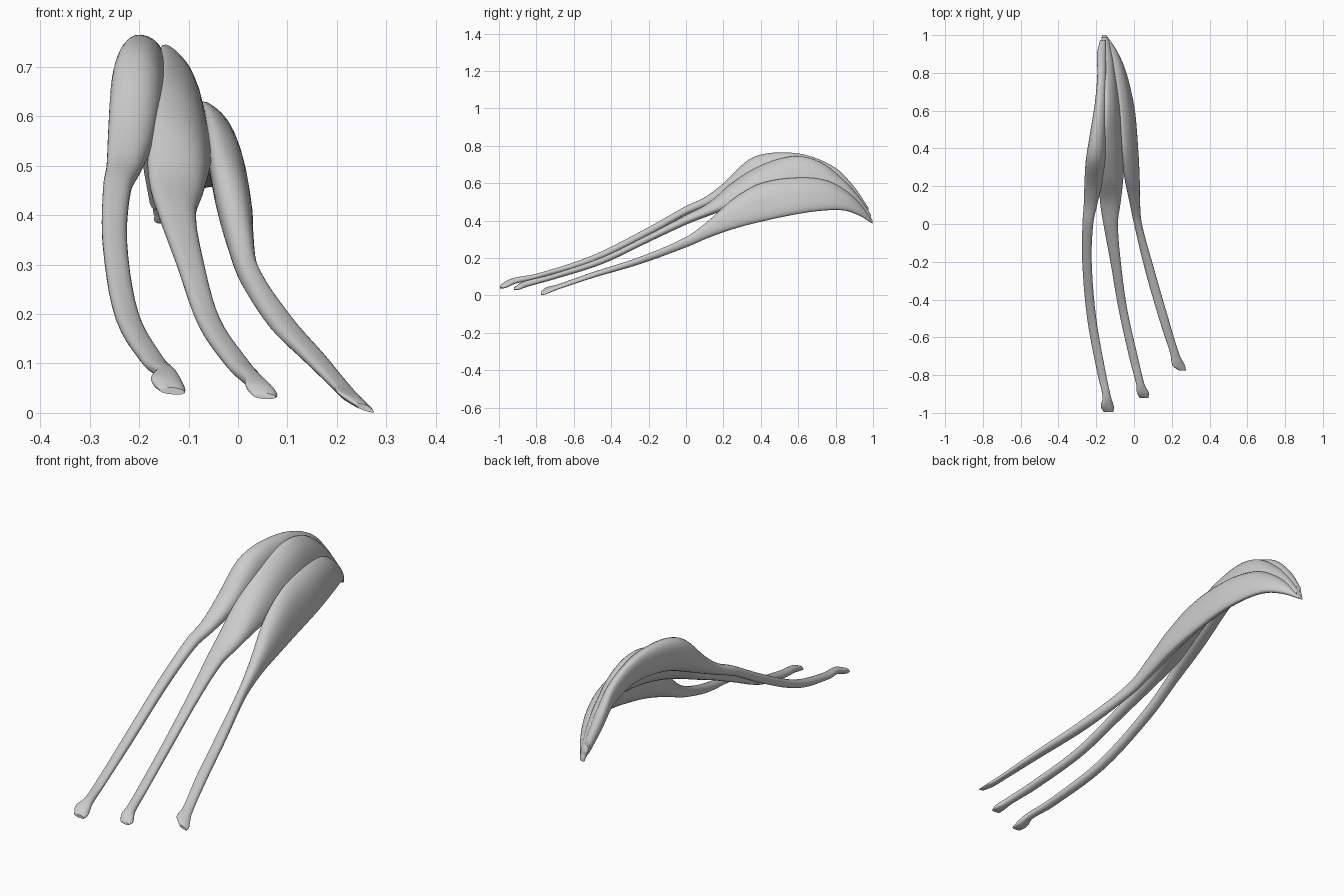
import bpy, bmesh
from math import sin, cos, pi, radians, copysign

SIDES = 28
STEPS = 5

# Each section: y, x left, x right, z bottom, z top, lean of the oval in degrees
LEFT = [
    (-0.995, -0.160, -0.108, 0.037, 0.052, -25),
    (-0.965, -0.176, -0.107, 0.040, 0.076, -30),
    (-0.915, -0.166, -0.122, 0.062, 0.095, -15),
    (-0.80, -0.192, -0.147, 0.088, 0.116, 0),
    (-0.50, -0.248, -0.200, 0.176, 0.214, 0),
    (-0.20, -0.274, -0.224, 0.320, 0.365, 0),
    (0.00, -0.273, -0.216, 0.430, 0.478, 0),
    (0.10, -0.266, -0.195, 0.470, 0.525, 0),
    (0.20, -0.263, -0.172, 0.510, 0.600, -5),
    (0.32, -0.257, -0.152, 0.560, 0.715, -10),
    (0.40, -0.246, -0.145, 0.590, 0.753, -14),
    (0.52, -0.226, -0.140, 0.612, 0.765, -18),
    (0.65, -0.206, -0.138, 0.612, 0.749, -20),
    (0.80, -0.194, -0.140, 0.563, 0.682, -18),
    (0.90, -0.196, -0.145, 0.485, 0.580, -10),
    (0.975, -0.180, -0.150, 0.410, 0.470, 0),
]
MIDDLE = [
    (-0.92, 0.030, 0.076, 0.028, 0.040, -20),
    (-0.895, 0.016, 0.079, 0.030, 0.062, -30),
    (-0.85, 0.012, 0.056, 0.046, 0.080, -15),
    (-0.72, -0.022, 0.024, 0.082, 0.112, 0),
    (-0.45, -0.082, -0.036, 0.167, 0.203, 0),
    (-0.20, -0.125, -0.070, 0.285, 0.325, 0),
    (0.00, -0.162, -0.085, 0.378, 0.430, -5),
    (0.12, -0.180, -0.070, 0.425, 0.495, -15),
    (0.25, -0.184, -0.056, 0.470, 0.605, -30),
    (0.40, -0.174, -0.054, 0.505, 0.695, -40),
    (0.58, -0.162, -0.064, 0.530, 0.745, -42),
    (0.72, -0.160, -0.080, 0.525, 0.712, -40),
    (0.85, -0.166, -0.100, 0.475, 0.612, -32),
    (0.93, -0.172, -0.120, 0.430, 0.520, -20),
    (0.99, -0.172, -0.140, 0.392, 0.430, 0),
]
RIGHT = [
    (-0.775, 0.236, 0.275, 0.001, 0.020, -55),
    (-0.75, 0.204, 0.270, 0.006, 0.042, -60),
    (-0.69, 0.193, 0.240, 0.030, 0.058, -35),
    (-0.50, 0.132, 0.182, 0.093, 0.124, -15),
    (-0.25, 0.060, 0.110, 0.166, 0.205, 0),
    (0.00, 0.000, 0.042, 0.257, 0.312, 0),
    (0.12, -0.025, 0.032, 0.308, 0.400, -10),
    (0.25, -0.052, 0.030, 0.354, 0.515, -28),
    (0.40, -0.068, 0.022, 0.394, 0.600, -36),
    (0.60, -0.086, 0.005, 0.436, 0.630, -38),
    (0.75, -0.108, -0.026, 0.455, 0.615, -38),
    (0.85, -0.132, -0.058, 0.453, 0.565, -32),
    (0.93, -0.155, -0.098, 0.425, 0.494, -20),
    (0.998, -0.170, -0.145, 0.383, 0.400, 0),
]


def spline(p0, p1, p2, p3, t):
    """Smooth point between p1 and p2, with slopes weighted by spacing in y."""
    d = p2[0] - p1[0]
    out = []
    for a, b, c, e in zip(p0, p1, p2, p3):
        m1 = (c - a) / max(p2[0] - p0[0], 1e-6) * d
        m2 = (e - b) / max(p3[0] - p1[0], 1e-6) * d
        out.append((2*t**3 - 3*t*t + 1)*b + (t**3 - 2*t*t + t)*m1
                   + (3*t*t - 2*t**3)*c + (t**3 - t*t)*m2)
    return out


def full(v):
    """Fill the oval out slightly, like a soft rounded box."""
    return copysign(abs(v) ** 0.88, v)


def strand(name, rows):
    """Loft leaning ovals along the muscle belly and its tendon."""
    path = []
    for i in range(len(rows) - 1):
        quad = (rows[max(i - 1, 0)], rows[i], rows[i + 1],
                rows[min(i + 2, len(rows) - 1)])
        path += [spline(*quad, s / STEPS) for s in range(STEPS)]
    path.append(rows[-1])
    bm = bmesh.new()
    rings = []
    for y, xl, xr, zb, zt, lean in path:
        ring = []
        for k in range(SIDES):
            t = 2 * pi * k / SIDES
            ring.append(bm.verts.new((
                (xl + xr) / 2 + (xr - xl) / 2 * full(cos(t)), y,
                (zb + zt) / 2 + (zt - zb) / 2 * full(sin(t + radians(lean))))))
        rings.append(ring)
    for a, b in zip(rings, rings[1:]):
        for k in range(SIDES):
            n = (k + 1) % SIDES
            bm.faces.new((a[k], a[n], b[n], b[k]))
    bm.faces.new(rings[0])
    bm.faces.new(rings[-1])
    bmesh.ops.recalc_face_normals(bm, faces=bm.faces)
    me = bpy.data.meshes.new(name)
    bm.to_mesh(me)
    bm.free()
    ob = bpy.data.objects.new(name, me)
    bpy.context.collection.objects.link(ob)
    bpy.ops.object.select_all(action='DESELECT')
    ob.select_set(True)
    bpy.context.view_layer.objects.active = ob
    bpy.ops.object.shade_smooth_by_angle(angle=radians(50))


# Three muscle bellies that share an upper tip and fan out into tendons
strand("left_muscle_tendon", LEFT)
strand("middle_muscle_tendon", MIDDLE)
strand("right_muscle_tendon", RIGHT)
